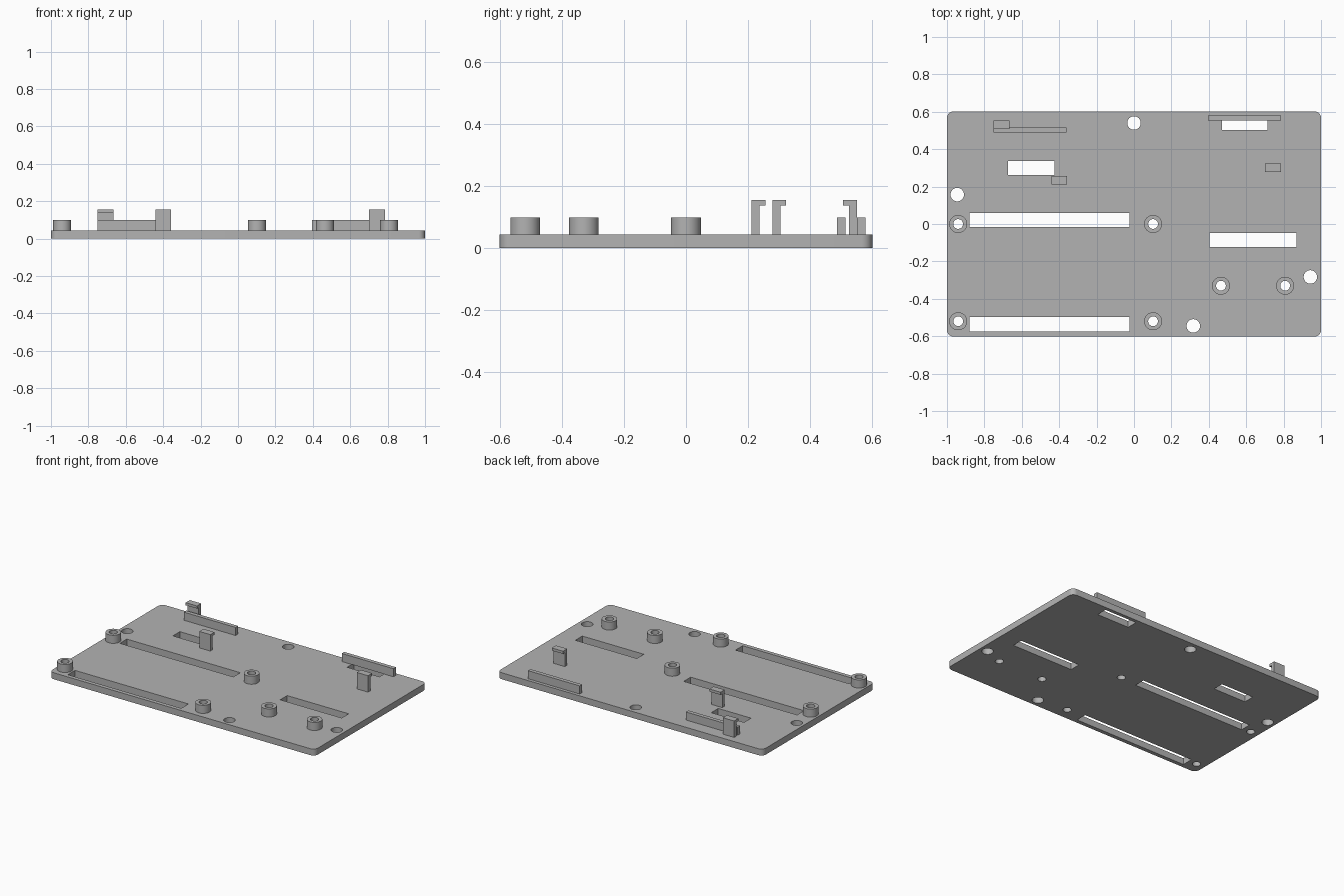
import bpy
import bmesh
from math import radians
from mathutils import Matrix, Vector

if "Cube" in bpy.data.objects:
    bpy.data.objects.remove(bpy.data.objects["Cube"])

PLATE_TOP, PEG_TOP, CLIP_TOP = 0.044, 0.099, 0.156

grey = bpy.data.materials.new("grey_plastic")
grey.use_nodes = True
grey.diffuse_color = (0.45, 0.45, 0.45, 1)
grey.node_tree.nodes["Principled BSDF"].inputs["Base Color"].default_value = grey.diffuse_color


def add_box(bm, x, y, z):
    size = Vector((x[1] - x[0], y[1] - y[0], z[1] - z[0]))
    centre = Vector((sum(x), sum(y), sum(z))) / 2
    bmesh.ops.create_cube(bm, size=1, matrix=Matrix.Translation(centre) @ Matrix.Diagonal(size).to_4x4())


def add_cylinder(bm, pos, radius, z):
    centre = Matrix.Translation((*pos, sum(z) / 2))
    bmesh.ops.create_cone(bm, cap_ends=True, segments=48, radius1=radius, radius2=radius,
                          depth=z[1] - z[0], matrix=centre)


def finish(name, bm):
    mesh = bpy.data.meshes.new(name)
    bm.to_mesh(mesh)
    bm.free()
    mesh.materials.append(grey)
    ob = bpy.data.objects.new(name, mesh)
    bpy.context.collection.objects.link(ob)
    return ob


def activate(ob):
    bpy.ops.object.select_all(action="DESELECT")
    ob.select_set(True)
    bpy.context.view_layer.objects.active = ob


def box(name, x, y, z):
    bm = bmesh.new()
    add_box(bm, x, y, z)
    return finish(name, bm)


pegs = [(-0.94, 0), (0.102, 0), (-0.94, -0.52), (0.102, -0.52), (0.465, -0.33), (0.808, -0.33)]
screw_holes = [(0, 0.54), (-0.945, 0.157), (0.943, -0.283), (0.317, -0.545)]
slots = [((-0.88, -0.025), (-0.015, 0.06)), ((-0.88, -0.025), (-0.575, -0.498)),
         ((0.404, 0.868), (-0.123, -0.048)), ((-0.674, -0.426), (0.262, 0.337)),
         ((0.47, 0.714), (0.503, 0.578))]

# Base plate with rounded corners
bm = bmesh.new()
add_box(bm, (-1, 1), (-0.602, 0.602), (0, PLATE_TOP))
corners = [e for e in bm.edges if abs(e.verts[0].co.z - e.verts[1].co.z) > 0.01]
bmesh.ops.bevel(bm, geom=corners, offset=0.035, segments=8, profile=0.5, affect="EDGES")
plate = finish("base_plate", bm)

# Slots and holes through the plate
bm = bmesh.new()
through = (-0.05, 0.3)
for x, y in slots:
    add_box(bm, x, y, through)
for pos in screw_holes:
    add_cylinder(bm, pos, 0.036, through)
for pos in pegs:
    add_cylinder(bm, pos, 0.026, through)
cutter = finish("hole_cutter", bm)
cut = plate.modifiers.new("holes", "BOOLEAN")
cut.operation, cut.solver, cut.object = "DIFFERENCE", "EXACT", cutter
activate(plate)
bpy.ops.object.modifier_apply(modifier="holes")
bpy.data.objects.remove(cutter)
bpy.ops.object.shade_smooth_by_angle(angle=radians(30))

# Hollow standoffs
for i, pos in enumerate(pegs):
    bm = bmesh.new()
    rings = []
    for radius, z in ((0.048, PLATE_TOP), (0.048, PEG_TOP), (0.026, PEG_TOP), (0.026, PLATE_TOP)):
        ring = bmesh.ops.create_circle(bm, segments=48, radius=radius,
                                       matrix=Matrix.Translation((*pos, z)))
        rings.append(ring["verts"])
    for a, b in zip(rings, rings[1:]):
        for k in range(len(a)):
            n = (k + 1) % len(a)
            bm.faces.new((a[k], a[n], b[n], b[k]))
    bmesh.ops.recalc_face_normals(bm, faces=bm.faces)
    activate(finish(f"standoff_{i + 1}", bm))
    bpy.ops.object.shade_smooth_by_angle(angle=radians(30))

# Low retaining rails
box("right_rail", (-0.75, -0.36), (0.488, 0.515), (PLATE_TOP, PEG_TOP))
box("left_rail", (0.395, 0.785), (0.553, 0.58), (PLATE_TOP, PEG_TOP))


# Snap clips: an upright with a lip that overhangs towards the held board
def clip(name, x, back, lip_dir):
    profile = [(0, PLATE_TOP), (0.026, PLATE_TOP), (0.026, 0.138), (0.045, 0.138),
               (0.045, CLIP_TOP), (0, CLIP_TOP)]
    bm = bmesh.new()
    face = bm.faces.new([bm.verts.new((x[0], back + lip_dir * y, z)) for y, z in profile])
    side = bmesh.ops.extrude_face_region(bm, geom=[face])
    verts = [g for g in side["geom"] if isinstance(g, bmesh.types.BMVert)]
    bmesh.ops.translate(bm, verts=verts, vec=(x[1] - x[0], 0, 0))
    bmesh.ops.recalc_face_normals(bm, faces=bm.faces)
    finish(name, bm)


clip("right_back_clip", (-0.75, -0.665), 0.553, -1)
clip("right_front_clip", (-0.44, -0.357), 0.212, 1)
clip("left_clip", (0.70, 0.785), 0.279, 1)
